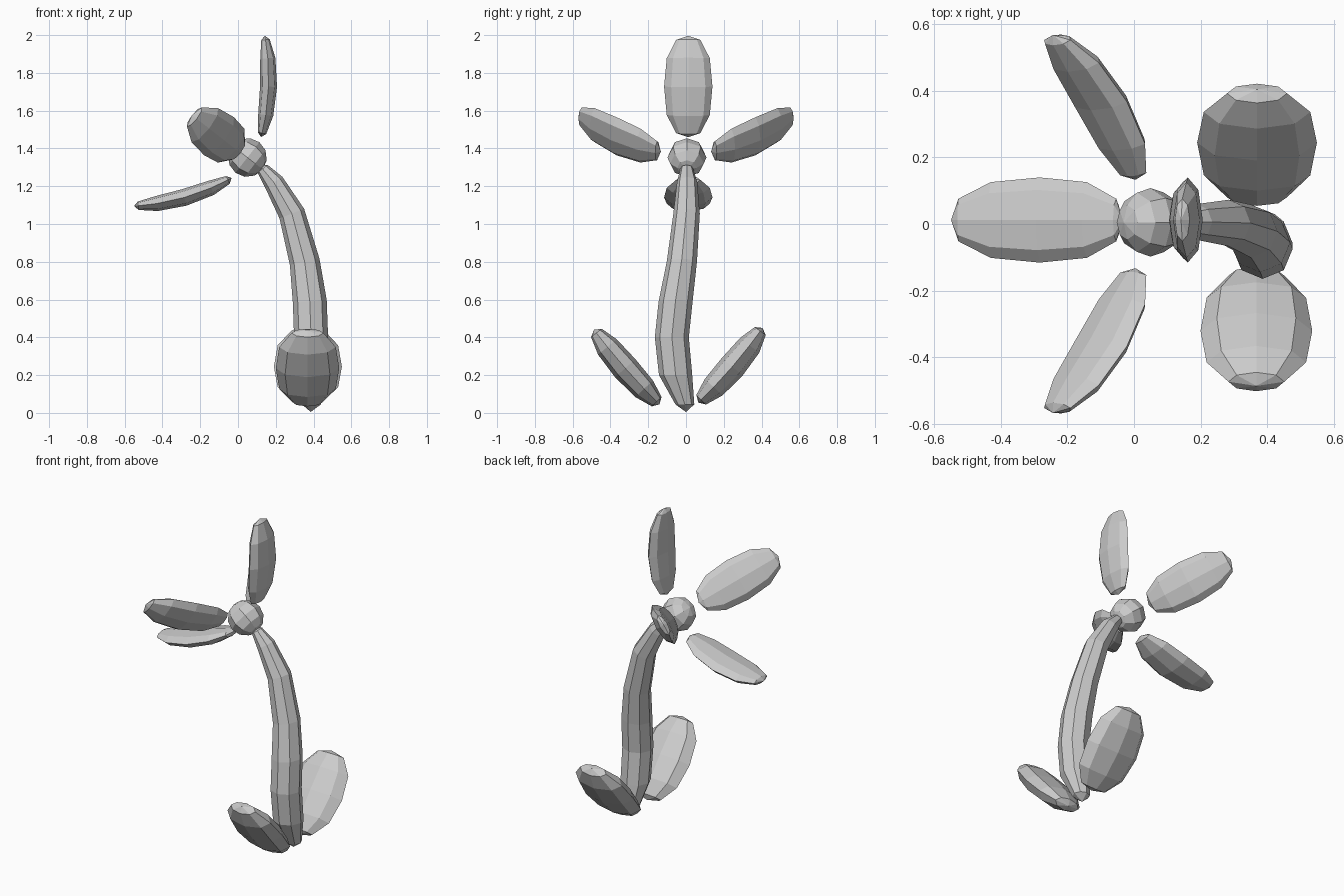
import bpy, bmesh, math
from mathutils import Vector

if "Cube" in bpy.data.objects:
    bpy.data.objects.remove(bpy.data.objects["Cube"])

SIDES = 8
# blunt ellipsoid profile: position along length, relative girth
PROFILE = [(-1, 0), (-.92, .5), (-.56, .89), (0, 1), (.56, .89), (.92, .5), (1, 0)]


def loft(name, pts, girths, lateral):
    """Eight-sided closed skin around a path; girths are (half width, half depth), 0 = pole."""
    pts = [Vector(p) for p in pts]
    lateral = Vector(lateral).normalized()
    bm = bmesh.new()
    rings = []
    for i, (p, (w, d)) in enumerate(zip(pts, girths)):
        if w == 0:
            rings.append([bm.verts.new(p)])
            continue
        tangent = (pts[i + 1] - pts[i - 1]).normalized()
        normal = tangent.cross(lateral).normalized()
        ring = []
        for k in range(SIDES):
            a = 2 * math.pi * k / SIDES
            ring.append(bm.verts.new(p + lateral * w * math.cos(a) + normal * d * math.sin(a)))
        rings.append(ring)
    for lo, hi in zip(rings, rings[1:]):
        for k in range(SIDES):
            n = (k + 1) % SIDES
            if len(lo) == 1:
                bm.faces.new((lo[0], hi[n], hi[k]))
            elif len(hi) == 1:
                bm.faces.new((lo[k], lo[n], hi[0]))
            else:
                bm.faces.new((lo[k], lo[n], hi[n], hi[k]))
    bmesh.ops.recalc_face_normals(bm, faces=bm.faces)
    mesh = bpy.data.meshes.new(name)
    bm.to_mesh(mesh)
    bm.free()
    obj = bpy.data.objects.new(name, mesh)
    bpy.context.collection.objects.link(obj)
    return obj


def blade(name, base, tip, bow, lateral, width, depth):
    """Flattened blunt ellipsoid from base to tip, bowed sideways by the vector bow."""
    base, tip, bow = Vector(base), Vector(tip), Vector(bow)
    pts = [(base + tip) / 2 + (tip - base) / 2 * s + bow * (1 - s * s) for s, g in PROFILE]
    return loft(name, pts, [(width * g, depth * g) for s, g in PROFILE], lateral)


# Flower head frame: it faces up and to the left
angle = math.radians(142)
axis = Vector((math.cos(angle), 0, math.sin(angle)))
up = Vector((math.sin(angle), 0, -math.cos(angle)))
side = Vector((0, 1, 0))
centre = Vector((.04, 0, 1.355))

# Petals: name, outward direction, lateral direction, offset
petals = [
    ("petal_top", up, side, side * .012),
    ("petal_bottom", -up, side, side * .012 - axis * .01),
    ("petal_back", side, up, axis * .045),
    ("petal_front", -side, up, axis * .045),
]
for name, out, lat, shift in petals:
    c = centre + shift
    base = c + out * .133
    tip = c + out * .568 + axis * .315
    bow = (out * .59 - axis * .81) * .03
    blade(name, base, tip, bow, lat, .128, .045)

# Flower centre
c = Vector((.05, .005, 1.352))
lat6 = [math.radians(a) for a in (-90, -60, -30, 0, 30, 60, 90)]
loft("flower_centre", [c + axis * .103 * math.sin(a) for a in lat6],
     [(0, 0)] + [(.103 * math.cos(a),) * 2 for a in lat6[1:-1]] + [(0, 0)], side)

# Stem: curved tapering tube (x, y, z, radius)
stem = [(.385, 0, .005, 0), (.388, -.006, .045, .05), (.388, -.055, .2, .088),
        (.387, -.075, .4, .09), (.38, -.055, .59, .09), (.353, -.022, .8, .08),
        (.285, .003, 1.055, .07), (.19, .006, 1.22, .054), (.13, .004, 1.292, .034),
        (.115, 0, 1.312, 0)]
loft("stem", [s[:3] for s in stem], [(s[3], s[3]) for s in stem], side)

# Base leaves
blade("leaf_back", (.37, .065, .055), (.37, .405, .45), (0, .01, -.008), (1, 0, 0), .18, .072)
blade("leaf_front", (.368, -.14, .045), (.368, -.487, .44), (0, -.008, -.006), (1, 0, 0), .168, .072)
